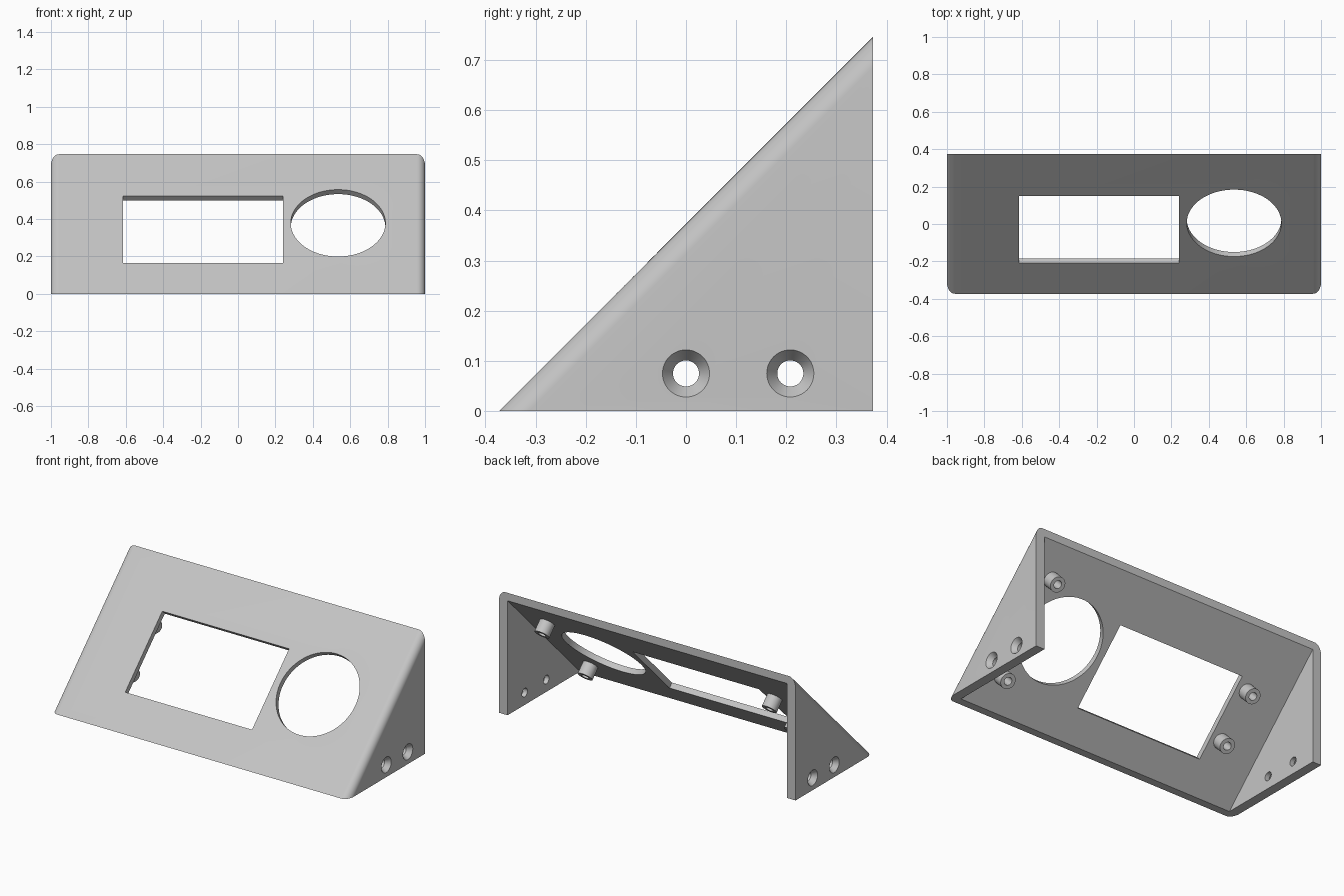
import bpy, bmesh
from math import pi, cos, sin, radians
from mathutils import Matrix, Vector

cube = bpy.data.objects.get("Cube")
if cube:
    bpy.data.objects.remove(cube, do_unlink=True)

HALF = 0.373          # half of depth and height
PANEL_T = 0.034       # sloped panel thickness
CHEEK_T = 0.058       # end cheek thickness
FILLET = 0.043        # rounded long edges
# Panel space: x across, y up the slope, z out of the sloped face
SLOPE = Matrix.Translation((0, 0, HALF)) @ Matrix.Rotation(radians(45), 4, 'X')
ROOT2 = 2 ** 0.5

grey = bpy.data.materials.new("light_grey")
grey.use_nodes = True
grey.diffuse_color = (0.56, 0.56, 0.56, 1)
bsdf = next(n for n in grey.node_tree.nodes if n.type == 'BSDF_PRINCIPLED')
bsdf.inputs["Base Color"].default_value = grey.diffuse_color
bsdf.inputs["Roughness"].default_value = 0.6


def make_object(name, bm, matrix=Matrix()):
    bmesh.ops.transform(bm, matrix=matrix, verts=bm.verts)
    bmesh.ops.recalc_face_normals(bm, faces=bm.faces)
    mesh = bpy.data.meshes.new(name)
    bm.to_mesh(mesh)
    bm.free()
    mesh.materials.append(grey)
    obj = bpy.data.objects.new(name, mesh)
    bpy.context.collection.objects.link(obj)
    return obj


def lathe(name, profile, matrix, steps=48):
    """Revolve (radius, height) points around local z."""
    bm = bmesh.new()
    verts = [bm.verts.new((r, 0, h)) for r, h in profile]
    edges = [bm.edges.new(pair) for pair in zip(verts, verts[1:])]
    bmesh.ops.spin(bm, geom=verts + edges, cent=(0, 0, 0), axis=(0, 0, 1),
                   angle=2 * pi, steps=steps, use_duplicate=False)
    bmesh.ops.remove_doubles(bm, verts=bm.verts, dist=1e-5)
    return make_object(name, bm, matrix)


def smooth(obj):
    obj.data.shade_smooth()
    obj.data.set_sharp_from_angle(angle=radians(25))


# Housing: rounded U section swept along the slope, trimmed at base and back
arc = [(1 - FILLET + FILLET * cos(a), -FILLET + FILLET * sin(a))
       for a in (i * pi / 20 for i in range(11))]
half = [(1 - CHEEK_T, -PANEL_T), (1 - CHEEK_T, -0.6), (1, -0.6)] + arc
section = half + [(-x, z) for x, z in reversed(half)]
bm = bmesh.new()
face = bm.faces.new([bm.verts.new((x, -0.65, z)) for x, z in section])
swept = bmesh.ops.extrude_face_region(bm, geom=[face])
bmesh.ops.translate(bm, vec=(0, 1.3, 0),
                    verts=[g for g in swept["geom"] if isinstance(g, bmesh.types.BMVert)])
bmesh.ops.transform(bm, matrix=SLOPE, verts=bm.verts)
for point, normal in (((0, 0, 0), (0, 0, -1)), ((0, HALF, 0), (0, 1, 0))):
    cut = bmesh.ops.bisect_plane(bm, geom=bm.verts[:] + bm.edges[:] + bm.faces[:],
                                 plane_co=point, plane_no=normal, clear_outer=True)
    rim = [g for g in cut["geom_cut"] if isinstance(g, bmesh.types.BMEdge)]
    bmesh.ops.edgenet_fill(bm, edges=rim)
housing = make_object("housing", bm)

# Cutters: display window, round opening, countersunk screw holes
cutters = []
bm = bmesh.new()
bmesh.ops.create_cube(bm, size=1)
window = Matrix.Translation((-0.1875, -0.0295 * ROOT2, 0))
cutters.append(make_object("window_cutter", bm,
                           SLOPE @ window @ Matrix.Diagonal((0.855, 0.357 * ROOT2, 0.2, 1))))
cutters.append(lathe("round_cutter", [(0, -0.1), (0.253, -0.1), (0.253, 0.1), (0, 0.1)],
                     SLOPE @ Matrix.Translation((0.535, 0.005 * ROOT2, 0)), 96))
screw = [(0, -0.1), (0.026, -0.1), (0.026, -0.03), (0.047, 0), (0.047, 0.05), (0, 0.05)]
for side in (-1, 1):
    for y in (0, 0.208):
        turn = Matrix.Rotation(side * pi / 2, 4, 'Y')
        cutters.append(lathe("screw_cutter", screw,
                             Matrix.Translation((side, y, 0.075)) @ turn))

for cutter in cutters:
    cutter.hide_render = True
    mod = housing.modifiers.new("cut", 'BOOLEAN')
    mod.operation = 'DIFFERENCE'
    mod.solver = 'EXACT'
    mod.object = cutter
graph = bpy.context.evaluated_depsgraph_get()
graph.update()
housing_mesh = bpy.data.meshes.new_from_object(housing.evaluated_get(graph))
housing.modifiers.clear()
housing.data = housing_mesh
for cutter in cutters:
    bpy.data.objects.remove(cutter, do_unlink=True)
smooth(housing)

# Hollow mounting posts on the inner face
OUTER, BORE, LENGTH = 0.045, 0.023, 0.075
base, tip = -PANEL_T + 0.002, -PANEL_T - LENGTH
tube = [(BORE, base), (BORE, tip), (OUTER, tip), (OUTER, base), (BORE, base)]
posts = {"upper_left_post": (0.773, 0.207), "lower_left_post": (0.773, -0.209),
         "upper_right_post": (-0.686, 0.101), "lower_right_post": (-0.686, -0.113)}
for name, (x, y) in posts.items():
    smooth(lathe(name, tube, SLOPE @ Matrix.Translation((x, y * ROOT2, 0)), 40))
